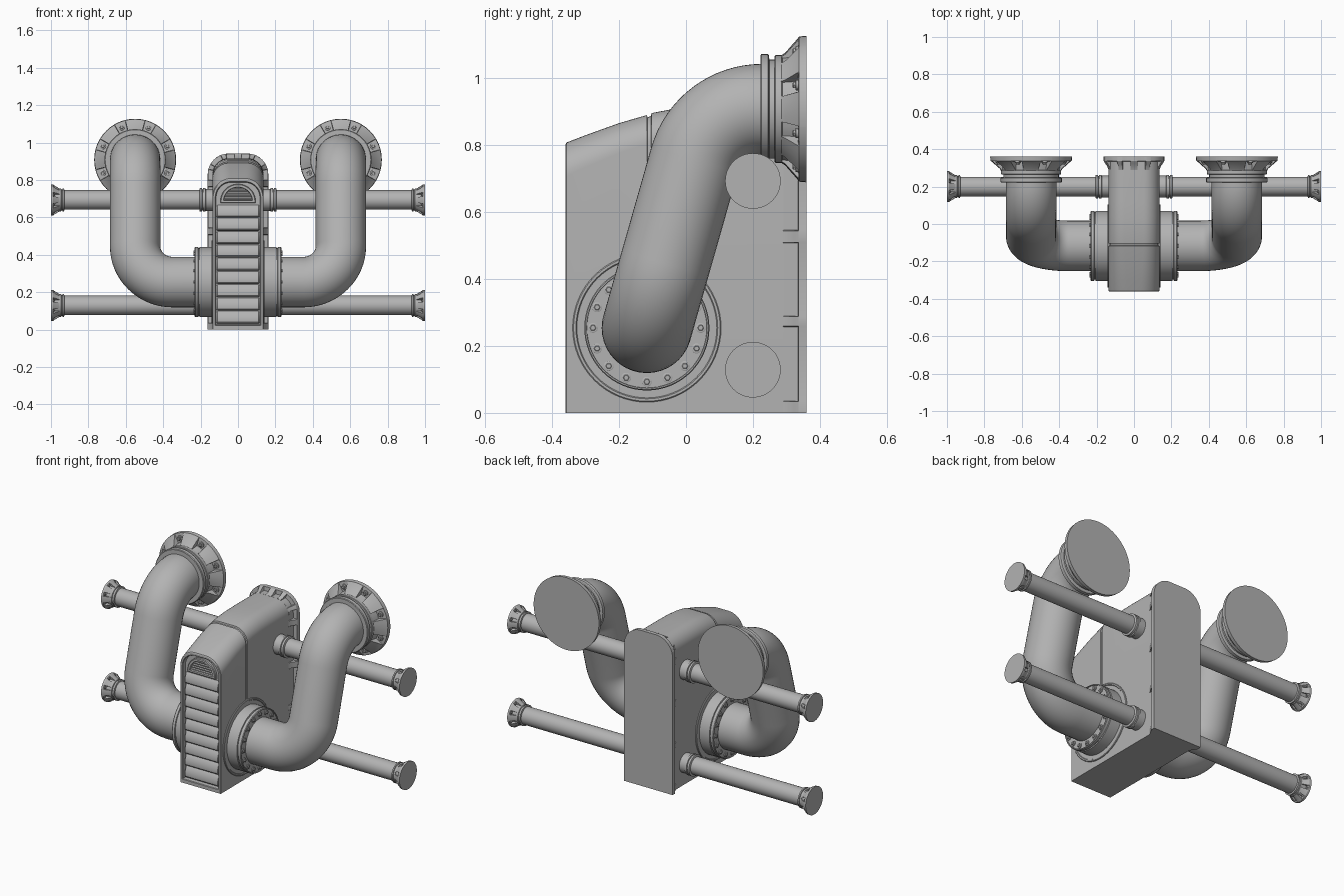
import bpy, bmesh
from math import pi, sin, cos, tan, radians
from mathutils import Vector as V

if "Cube" in bpy.data.objects:
    bpy.data.objects.remove(bpy.data.objects["Cube"])

X, Y, Z = V((1, 0, 0)), V((0, 1, 0)), V((0, 0, 1))

# dark grey paint shared by all parts
GREY = bpy.data.materials.new("dark_grey")
GREY.diffuse_color = (.45, .45, .45, 1)
GREY.use_nodes = True
GREY.node_tree.nodes["Principled BSDF"].inputs["Base Color"].default_value = GREY.diffuse_color


def loft(bm, rings):
    """Skin a list of equal-length closed point rings and cap both ends."""
    vs = [[bm.verts.new(p) for p in r] for r in rings]
    n = len(vs[0])
    for a, b in zip(vs, vs[1:]):
        for i in range(n):
            j = (i + 1) % n
            bm.faces.new((a[i], a[j], b[j], b[i]))
    bm.faces.new(vs[0][::-1])
    bm.faces.new(vs[-1])


def finish(name, bm, mirror=False, angle=30):
    bmesh.ops.recalc_face_normals(bm, faces=bm.faces[:])
    me = bpy.data.meshes.new(name)
    bm.to_mesh(me)
    bm.free()
    me.materials.append(GREY)
    me.polygons.foreach_set("use_smooth", [True] * len(me.polygons))
    me.set_sharp_from_angle(angle=radians(angle))
    ob = bpy.data.objects.new(name, me)
    bpy.context.collection.objects.link(ob)
    if mirror:
        ob.modifiers.new("Mirror", 'MIRROR').use_mirror_merge = False
    return ob


def circle_path(n=48):
    return [(0, 0, cos(2 * pi * i / n), sin(2 * pi * i / n), False) for i in range(n)]


def notched_circle(half=8):
    """Circle stations with eight pockets."""
    path = []
    for k in range(8):
        for a in (-half - .6, -half, -half / 2, 0, half / 2, half, half + .6, 15, 22.5, 30):
            t = radians(22.5 + 45 * k + a)
            path.append((0, 0, cos(t), sin(t), abs(a) <= half))
    return path


def revolve(bm, path, rib, c, axis, u, v, pocket=None):
    """Each path station is pushed out by the profile (offset, depth)."""
    pocket = pocket or rib
    rings = []
    for a, b in zip(rib, pocket):
        ring = []
        for px, py, nx, ny, hole in path:
            o, d = b if hole else a
            ring.append(c + axis * d + u * (px + nx * o) + v * (py + ny * o))
        rings.append(ring)
    loft(bm, rings)


def bolt(bm, c, axis, u, v, r, h):
    revolve(bm, circle_path(14), [(r, -.002), (r, h * .4), (r * .85, h * .5), (r * .7, h * .5)], c, axis, u, v)
    revolve(bm, circle_path(6), [(r * .62, 0), (r * .62, h * .9), (r * .5, h)], c, axis, u, v)


def arch(y, hw, h, r, i=0, z0=0, foot=0):
    """Round-topped outline at depth y, inset by i (foot cancels the inset low down)."""
    hw, h, r = hw - i, h - i, r - i
    low = [V((hw + foot, y, z0))]
    if z0 == 0:
        low += [V((hw + foot, y, .2)), V((hw, y, .202))]
    else:
        low += [V((hw, y, z0 + (h - r - z0) * .3)), V((hw, y, z0 + (h - r - z0) * .31))]
    pts = low[:]
    for s in (0, 1):
        for k in range(11):
            t = pi / 2 * (s + k / 10)
            cx = (hw - r) * (1 if s == 0 else -1)
            pts.append(V((cx + r * cos(t), y, h - r + r * sin(t))))
    return pts + [V((-p.x, y, p.z)) for p in reversed(low)]


# central housing with seam and recessed front
HW = .136
bm = bmesh.new()
loft(bm, [
    arch(-.335, HW, .806, .1, .019, .026), arch(-.357, HW, .806, .1, .017, .024),
    arch(-.36, HW, .806, .1, .014, .021), arch(-.36, HW, .806, .1, .003), arch(-.357, HW, .808, .1),
    arch(-.30, HW, .83, .096), arch(-.20, HW, .866, .09), arch(-.117, HW, .89, .085),
    arch(-.115, HW, .89, .085, .007, 0, .007), arch(-.105, HW, .894, .085, .007, 0, .007),
    arch(-.103, HW, .896, .085), arch(-.05, HW, .906, .085), arch(.03, HW, .913, .085),
    arch(.12, HW, .915, .085), arch(.35, HW, .915, .085)])
finish("housing", bm)

# notched mounting flange behind the housing
H, R = .915, .085
S1, S2 = H - R, H - R + pi / 2 * R
TOTAL = 2 * S2 + 2 * (HW - R)


def arch_station(s, hole):
    q = min(s, TOTAL - s)
    if q < S1:
        p = (HW, q, 1, 0)
    elif q < S2:
        t = (q - S1) / R
        p = (HW - R + R * cos(t), S1 + R * sin(t), cos(t), sin(t))
    else:
        p = (HW - R - (q - S2), H, 0, 1)
    sx = 1 if s <= TOTAL / 2 else -1
    return (sx * p[0], p[1], sx * p[2], p[3], hole)


half = [(.036, .257), (.29, .507), (.546, .763), (.80, .85), (.875, .93), (.955, .995)]
holes = half + [(TOTAL - b, TOTAL - a) for a, b in half]
stops = {0, TOTAL}
for a, b in holes:
    stops |= {a - .002, a, b, b + .002}
for k in range(11):
    stops |= {S1 + (S2 - S1) * k / 10, TOTAL - S1 - (S2 - S1) * k / 10}
path = [arch_station(s, any(a - 1e-6 <= s <= b + 1e-6 for a, b in holes)) for s in sorted(stops)]
bm = bmesh.new()
revolve(bm, path, [(-.01, .29), (.0005, .29), (.007, .308), (.017, .322), (.026, .336), (.026, .36)],
        V((0, 0, 0)), Y, X, Z,
        [(-.01, .29), (.0005, .292), (.0005, .32), (.0005, .334), (.025, .336), (.026, .36)])
finish("mounting_flange", bm)

# front louvres
bm = bmesh.new()
for k in range(9):
    z = .03 + .071 * k
    prof = [(0, .001), (.013, .003), (.019, .010), (.020, .022), (.016, .040), (.006, .065), (0, .070)]
    loft(bm, [[V((x, -.333 - d * f, z + .035 + (h - .035) * g)) for d, h in prof]
              for x, f, g in ((-.117, .3, .85), (-.109, 1, 1), (.109, 1, 1), (.117, .3, .85))])
finish("louvres", bm)

# arched grille above the louvres
bm = bmesh.new()
g = (.094, .778, .092)
loft(bm, [arch(-.333, *g, 0, .676), arch(-.348, *g, 0, .676), arch(-.352, *g, .004, .68),
          arch(-.352, *g, .016, .69), arch(-.338, *g, .019, .692)])
for k in range(5):
    z = .694 + .0135 * k
    w = max(.02, (.072 ** 2 - (z - .686) ** 2) ** .5)
    loft(bm, [[V((x, -.336, z)), V((x, -.347, z + .001)), V((x, -.347, z + .006)), V((x, -.336, z + .009))]
              for x in (-w, w)])
finish("top_grille", bm)

# bolted side collars
PC = V((0, -.117, .254))
bm = bmesh.new()
revolve(bm, circle_path(64), [
    (.222, .13), (.222, .140), (.219, .143), (.212, .143), (.209, .139), (.187, .139), (.187, .205), (.181, .207),
    (.181, .211), (.187, .213), (.187, .228), (.184, .232), (.180, .232), (.179, .227), (.13, .227)], PC, X, Y, Z)
finish("side_collars", bm, True)
bm = bmesh.new()
for k in range(16):
    t = 2 * pi * k / 16
    bolt(bm, PC + X * .227 + (Y * cos(t) + Z * sin(t)) * .161, X, Y, Z, .015, .011)
finish("collar_bolts", bm, True)


# large bent pipes
def fillet(a, b, c, r, n=16):
    d1, d2 = (a - b).normalized(), (c - b).normalized()
    th = d1.angle(d2) / 2
    o = b + (d1 + d2).normalized() * (r / sin(th))
    s, e = b + d1 * (r / tan(th)) - o, b + d2 * (r / tan(th)) - o
    return [o + s.normalized().slerp(e.normalized(), k / n) * r for k in range(n + 1)]


END = V((.55, 0, .908))
P = [PC + X * .13, PC + X * .55, V((.55, .069, .908)), END + Y * .35]
line = [P[0]] + fillet(P[0], P[1], P[2], .2) + fillet(P[1], P[2], P[3], .21) + [P[3]]
bm = bmesh.new()
rings, u, last = [], Y.copy(), None
for i, p in enumerate(line):
    t = (line[min(i + 1, len(line) - 1)] - line[max(i - 1, 0)]).normalized()
    if last is not None:
        u = last.rotation_difference(t) @ u
    u = (u - t * u.dot(t)).normalized()
    v, last = t.cross(u), t
    rings.append([p + (u * cos(2 * pi * k / 40) + v * sin(2 * pi * k / 40)) * .135 for k in range(40)])
loft(bm, rings)
finish("bent_pipes", bm, True)

# pipe end collars, notched flanges and bolts
bm = bmesh.new()
revolve(bm, circle_path(), [
    (.13, .222), (.160, .222), (.164, .225), (.164, .245), (.160, .248), (.148, .249), (.148, .264), (.158, .265),
    (.161, .268), (.161, .286), (.157, .289), (.13, .29)], END, Y, X, Z)
revolve(bm, notched_circle(), [(.13, .28), (.158, .28), (.168, .296), (.210, .333), (.217, .338), (.219, .36)],
        END, Y, X, Z, [(.13, .28), (.156, .282), (.163, .334), (.209, .336), (.217, .338), (.219, .36)])
for k in range(8):
    t = 2 * pi * (k + .5) / 8
    bolt(bm, END + Y * .335 + (X * cos(t) + Z * sin(t)) * .187, -Y, X, Z, .016, .016)
finish("pipe_flanges", bm, True)

# thin horizontal rods with collars and end flanges
for label, z in (("lower", .129), ("upper", .693)):
    c = V((0, .2, z))
    bm = bmesh.new()
    revolve(bm, circle_path(32), [
        (.058, .13), (.058, .172), (.063, .174), (.063, .186), (.057, .188), (.057, .191), (.063, .193),
        (.063, .204), (.052, .207), (.052, .928), (.061, .930), (.061, .938), (.056, .940), (.056, .944),
        (.061, .946), (.061, .954), (.05, .956)], c, X, Y, Z)
    revolve(bm, notched_circle(), [(.05, .952), (.060, .952), (.064, .960), (.079, .984), (.082, .988), (.083, 1)],
            c, X, Y, Z, [(.05, .952), (.058, .954), (.060, .985), (.079, .986), (.082, .988), (.083, 1)])
    for k in range(8):
        t = 2 * pi * (k + .5) / 8
        bolt(bm, c + X * .985 + (Y * cos(t) + Z * sin(t)) * .070, -X, Y, Z, .006, .006)
    finish(label + "_rods", bm, True)
